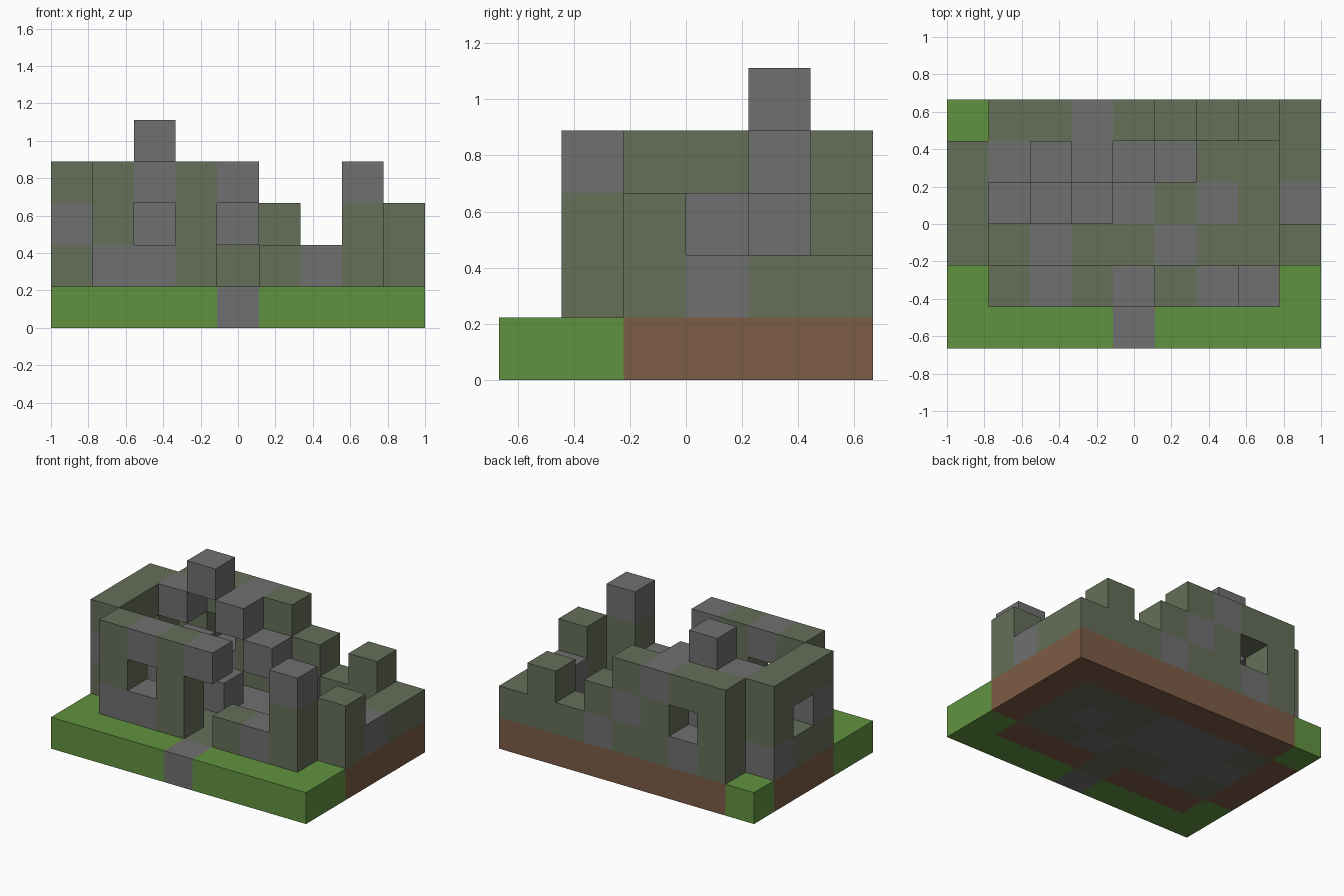
import bpy
import bmesh
from mathutils import Vector

if "Cube" in bpy.data.objects:
    bpy.data.objects.remove(bpy.data.objects["Cube"], do_unlink=True)

CELL = 2 / 9
ORIGIN = Vector((-1, -3 * CELL, 0))


def material(name, rgb):
    mat = bpy.data.materials.new(name)
    mat.use_nodes = True
    colour = (*rgb, 1)
    mat.diffuse_color = colour
    mat.node_tree.nodes["Principled BSDF"].inputs["Base Color"].default_value = colour
    return mat


MATERIALS = {
    "G": material("grass green", (0.120, 0.288, 0.051)),
    "S": material("stone grey", (0.162, 0.162, 0.162)),
    "M": material("mossy stone", (0.130, 0.156, 0.098)),
    "D": material("dirt brown", (0.205, 0.107, 0.061)),
}
KEYS = list(MATERIALS)

# Each part is a flat drawing of blocks: start cell, column step, row step, rows
X, Y, DOWN, FRONT = Vector((1, 0, 0)), Vector((0, 1, 0)), Vector((0, 0, -1)), Vector((0, -1, 0))
PARTS = {
    "ground": ((0, 5, 0), X, FRONT, [
        "GDDDDDDDD",
        "DMSSSMMMD",
        "DSSSSMSMD",
        "DMSMMSMMD",
        "GDDDMDDDG",
        "GGGGSGGGG"]),
    "front_wall": ((1, 1, 3), X, DOWN, [
        "MSMS..S",
        "M.M...M",
        "SSM.MSM"]),
    "back_wall": ((1, 5, 3), X, DOWN, [
        "MMSM....",
        "M.MSM.M.",
        "MSMMSMMM"]),
    "right_wall": ((0, 2, 3), Y, DOWN, [
        "MMM",
        "S.M",
        "MMS"]),
    "left_wall": ((8, 2, 2), Y, DOWN, [
        "M..",
        "MSM"]),
    "back_stairs": ((1, 4, 4), X, DOWN, [
        ".S...",
        "S.S..",
        "...S.",
        "....S"]),
    "inner_steps": ((1, 3, 2), X, DOWN, [
        ".S.",
        "S.S"]),
}


def part_cells(start, column, row, drawing):
    cells = {}
    for r, line in enumerate(drawing):
        for c, key in enumerate(line):
            if key != ".":
                cells[tuple(int(v) for v in Vector(start) + column * c + row * r)] = key
    return cells


def build(name, cells, filled):
    """Make one block per cell, leaving out faces that touch another block."""
    bm = bmesh.new()
    for cell, key in cells.items():
        centre = ORIGIN + (Vector(cell) + Vector((0.5, 0.5, 0.5))) * CELL
        verts = bmesh.ops.create_cube(bm, size=CELL)["verts"]
        bmesh.ops.translate(bm, verts=verts, vec=centre)
        hidden = []
        for face in {f for v in verts for f in v.link_faces}:
            face.material_index = KEYS.index(key)
            face.normal_update()
            if tuple(round(a + b) for a, b in zip(cell, face.normal)) in filled:
                hidden.append(face)
        bmesh.ops.delete(bm, geom=hidden, context="FACES")
    bmesh.ops.remove_doubles(bm, verts=bm.verts, dist=0.001)
    mesh = bpy.data.meshes.new(name)
    bm.to_mesh(mesh)
    bm.free()
    for mat in MATERIALS.values():
        mesh.materials.append(mat)
    bpy.context.collection.objects.link(bpy.data.objects.new(name, mesh))


layout = {name: part_cells(*spec) for name, spec in PARTS.items()}
filled = {cell for cells in layout.values() for cell in cells}
for name, cells in layout.items():
    build(name, cells, filled)
